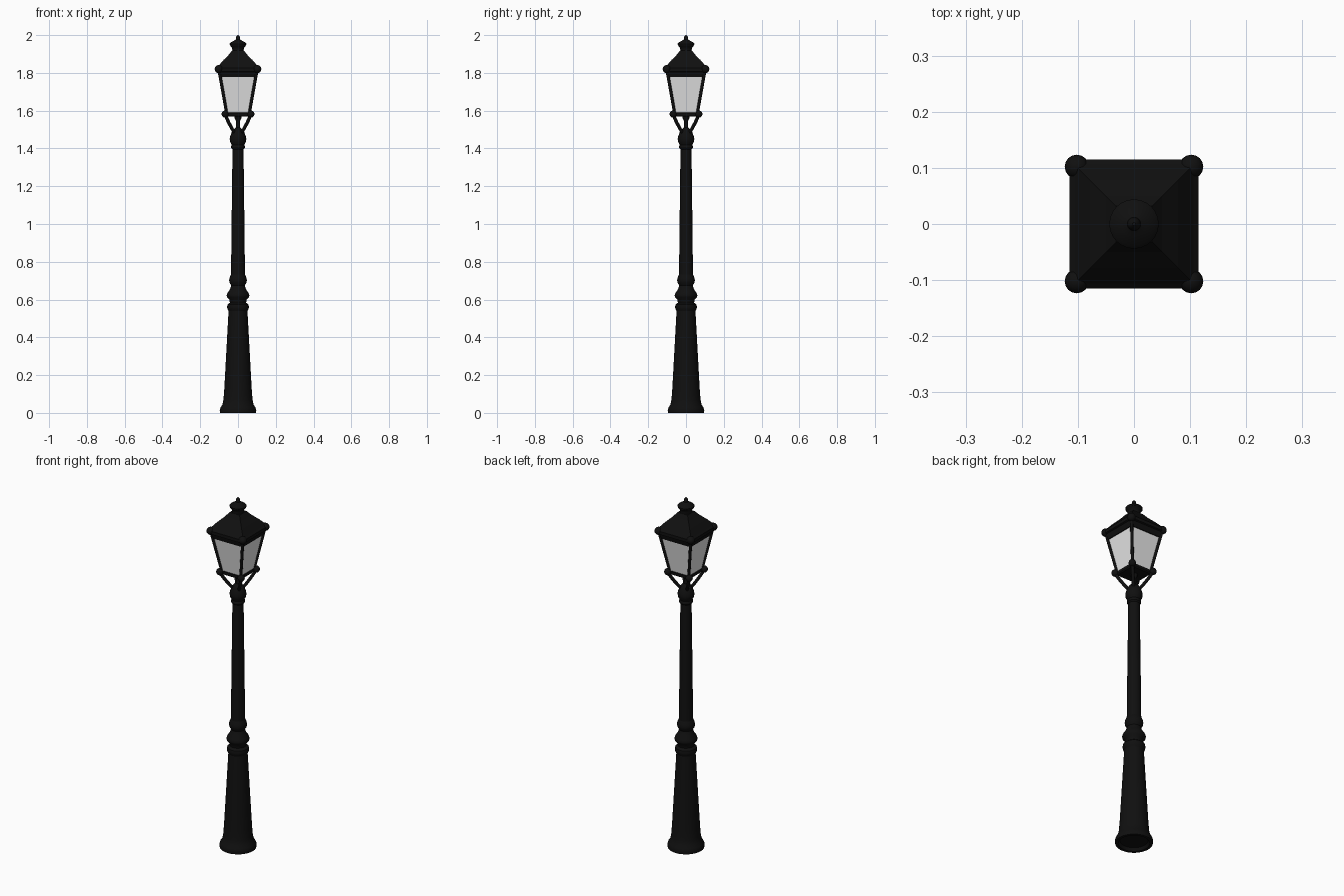
import bpy, bmesh, math
from mathutils import Vector

cube = bpy.data.objects.get("Cube")
if cube:
    bpy.data.objects.remove(cube, do_unlink=True)


def material(name, rgb):
    m = bpy.data.materials.new(name)
    m.use_nodes = True
    m.diffuse_color = (*rgb, 1)
    m.node_tree.nodes["Principled BSDF"].inputs["Base Color"].default_value = (*rgb, 1)
    return m


iron = material("black iron", (0.005, 0.005, 0.005))
glass = material("frosted glass", (0.8, 0.8, 0.8))


def loft(name, profile, sides, mat, smooth=True):
    """Stack rings of (radius, height); four sides give a square of that half width."""
    bm = bmesh.new()
    square = sides == 4
    grow = math.sqrt(2) if square else 1
    turn = math.pi / 4 if square else 0
    rings = []
    for r, z in profile:
        angles = [turn + math.tau * i / sides for i in range(sides)]
        rings.append([bm.verts.new((r * grow * math.cos(a), r * grow * math.sin(a), z))
                      for a in angles])
    for low, high in zip(rings, rings[1:]):
        for i in range(sides):
            j = (i + 1) % sides
            bm.faces.new((low[i], low[j], high[j], high[i]))
    bm.faces.new(rings[0][::-1])
    bm.faces.new(rings[-1])
    return finish(name, bm, mat, smooth)


def finish(name, bm, mat, smooth=True):
    bmesh.ops.recalc_face_normals(bm, faces=bm.faces)
    mesh = bpy.data.meshes.new(name)
    bm.to_mesh(mesh)
    bm.free()
    mesh.materials.append(mat)
    ob = bpy.data.objects.new(name, mesh)
    bpy.context.collection.objects.link(ob)
    if smooth:
        bpy.ops.object.select_all(action='DESELECT')
        ob.select_set(True)
        bpy.context.view_layer.objects.active = ob
        bpy.ops.object.shade_smooth_by_angle(angle=math.radians(35))
    return ob


def ball(name, centre, r):
    bm = bmesh.new()
    bmesh.ops.create_uvsphere(bm, u_segments=16, v_segments=10, radius=r)
    bmesh.ops.translate(bm, verts=bm.verts, vec=centre)
    return finish(name, bm, iron)


def rod(name, points, r):
    """Round bar that follows a path."""
    curve = bpy.data.curves.new(name, 'CURVE')
    curve.dimensions = '3D'
    curve.bevel_depth = r
    curve.bevel_resolution = 2
    curve.use_fill_caps = True
    spline = curve.splines.new('POLY')
    spline.points.add(len(points) - 1)
    for p, co in zip(spline.points, points):
        p.co = (*co, 1)
    curve.materials.append(iron)
    ob = bpy.data.objects.new(name, curve)
    bpy.context.collection.objects.link(ob)


# Post: flared foot with a recessed underside, tapered base, collars, slim shaft
loft("foot_and_base", [(.07, .015), (.08, 0), (.095, 0), (.097, .015), (.092, .03),
                       (.082, .045), (.077, .07), (.073, .12), (.05, .54)], 32, iron)
loft("lower_collar", [(.048, .535), (.056, .55), (.058, .56), (.056, .573), (.043, .583),
                      (.046, .6), (.058, .613), (.06, .622), (.056, .635), (.042, .655),
                      (.036, .675), (.045, .69), (.047, .702), (.045, .715),
                      (.036, .735)], 32, iron)
loft("shaft", [(.037, .72), (.034, 1.0), (.029, 1.41)], 32, iron)
loft("upper_collar", [(.029, 1.395), (.036, 1.403), (.036, 1.413), (.033, 1.418),
                      (.042, 1.435), (.044, 1.45), (.041, 1.465), (.034, 1.485),
                      (.025, 1.5), (.012, 1.51)], 24, iron)

# Lantern support: centre spindle and four bowed arms
loft("centre_spindle", [(.014, 1.5), (.01, 1.52), (.01, 1.545), (.018, 1.56),
                        (.022, 1.58)], 16, iron)
for x in (-1, 1):
    for y in (-1, 1):
        side = ("front" if y < 0 else "back") + ("_left" if x > 0 else "_right")
        rod("arm_" + side, [(x * d, y * d, z) for d, z in
                            ((.014, 1.475), (.032, 1.505), (.048, 1.535), (.06, 1.56),
                             (.066, 1.582))], .009)
        ball("lower_knob_" + side, Vector((x * .068, y * .068, 1.582)), .019)
        rod("corner_bar_" + side, [(x * .059, y * .059, 1.58), (x * .1, y * .1, 1.81)], .008)
        ball("eave_knob_" + side, Vector((x * .102, y * .102, 1.82)), .0215)

# Lantern body: floor, glass and top band share the same sloping sides
loft("lantern_floor", [(.06, 1.568), (.066, 1.573), (.066, 1.587), (.061, 1.59)],
     4, iron, False)
loft("glass_panes", [(.061, 1.585), (.094, 1.79)], 4, glass, False)
loft("top_band", [(.093, 1.777), (.097, 1.777), (.107, 1.808), (.1, 1.81)], 4, iron, False)

# Roof and finial
loft("roof", [(.1, 1.803), (.115, 1.808), (.115, 1.826), (.106, 1.834), (.078, 1.867),
              (.05, 1.895), (.032, 1.918)], 4, iron, False)
loft("finial", [(.036, 1.9), (.03, 1.92), (.032, 1.934), (.043, 1.946), (.044, 1.954),
                (.038, 1.961), (.022, 1.97), (.012, 1.976), (.011, 1.985),
                (.009, 1.994), (.003, 2.0)], 24, iron)
